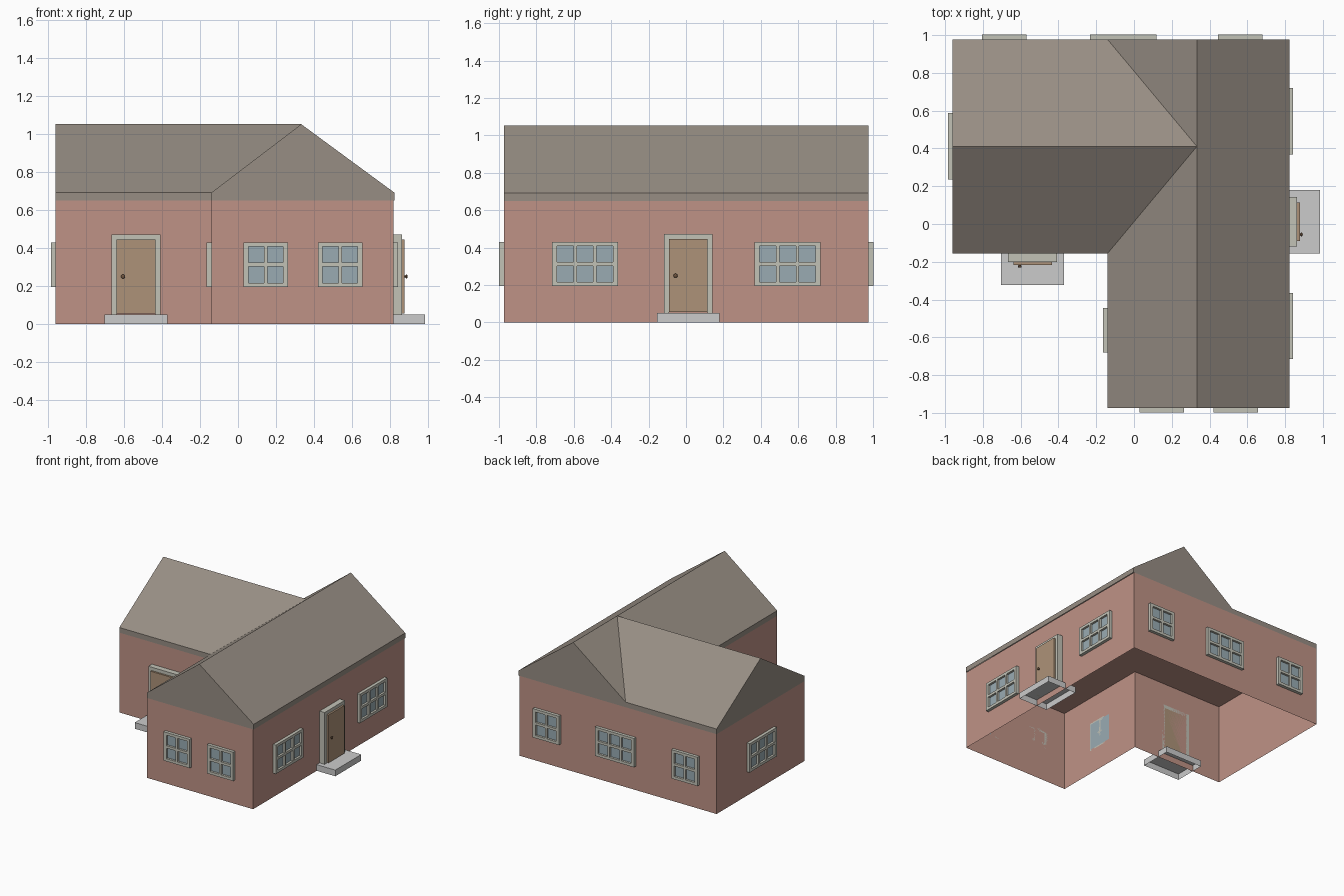
import bpy, bmesh
from math import pi
from mathutils import Matrix, Vector

if "Cube" in bpy.data.objects:
    bpy.data.objects.remove(bpy.data.objects["Cube"])


def material(name, rgb):
    m = bpy.data.materials.new(name)
    m.diffuse_color = (*rgb, 1)
    m.use_nodes = True
    m.node_tree.nodes["Principled BSDF"].inputs["Base Color"].default_value = m.diffuse_color
    return m


PINK = material("wall_pink", (0.52, 0.29, 0.24))
ROOF = material("roof_brown", (0.31, 0.27, 0.23))
TRIM = material("trim_cream", (0.54, 0.54, 0.47))
GLASS = material("glass_blue", (0.32, 0.41, 0.45))
WOOD = material("door_wood", (0.42, 0.29, 0.19))
DARK = material("knob_dark", (0.16, 0.09, 0.05))


def finish(bm, name, mat=None, matrix=Matrix()):
    bmesh.ops.recalc_face_normals(bm, faces=bm.faces)
    me = bpy.data.meshes.new(name)
    bm.to_mesh(me)
    bm.free()
    ob = bpy.data.objects.new(name, me)
    ob.matrix_world = matrix
    if mat:
        me.materials.append(mat)
    bpy.context.collection.objects.link(ob)
    return ob


def box(name, lo, hi, mat, matrix, open_bottom=False):
    bm = bmesh.new()
    lo, hi = Vector(lo), Vector(hi)
    bmesh.ops.create_cube(bm, size=1, matrix=Matrix.Translation((lo + hi) / 2)
                          @ Matrix.Diagonal((*(hi - lo), 1)))
    if open_bottom:
        low = [f for f in bm.faces if f.calc_center_median().z < lo.z + 1e-4]
        bmesh.ops.delete(bm, geom=low, context='FACES')
    return finish(bm, name, mat, matrix)


def lattice(name, us, vs, is_hole, depth, mat, matrix):
    """Flat frame made of grid cells, with holes, extruded outward (local -y)."""
    bm = bmesh.new()
    p = [[bm.verts.new((u, 0, v)) for v in vs] for u in us]
    for i in range(len(us) - 1):
        for j in range(len(vs) - 1):
            if not is_hole(i, j):
                bm.faces.new((p[i][j], p[i + 1][j], p[i + 1][j + 1], p[i][j + 1]))
    ext = bmesh.ops.extrude_face_region(bm, geom=bm.faces[:], use_keep_orig=True)
    bmesh.ops.translate(bm, vec=(0, -depth, 0),
                        verts=[g for g in ext['geom'] if isinstance(g, bmesh.types.BMVert)])
    bmesh.ops.delete(bm, geom=[v for v in bm.verts if not v.link_faces], context='VERTS')
    return finish(bm, name, mat, matrix)


def on_wall(x, y, turn):
    """Local x runs along the wall, local -y points outward."""
    return Matrix.Translation((x, y, 0)) @ Matrix.Rotation(turn, 4, 'Z')


def bars(lo, hi, n, rim, bar):
    """Grid lines for n panes between rim and bars."""
    pane = (hi - lo - 2 * rim - (n - 1) * bar) / n
    out = [lo]
    for k in range(n):
        a = lo + rim + k * (pane + bar)
        out += [a, a + pane]
    return out + [hi]


def window(name, x, y, turn, cols):
    m = on_wall(x, y, turn)
    w = 0.176 if cols == 3 else 0.118
    lattice(name + "_frame", bars(-w, w, cols, 0.026, 0.018), bars(0.195, 0.43, 2, 0.022, 0.02),
            lambda i, j: i % 2 and j % 2, 0.025, TRIM, m)
    box(name + "_glass", (-w + 0.01, -0.008, 0.205), (w - 0.01, 0, 0.42), GLASS, m)


def door(name, x, y, turn):
    m = on_wall(x, y, turn)
    lattice(name + "_frame", [-0.13, -0.102, 0.102, 0.13], [0.05, 0.445, 0.472],
            lambda i, j: i == 1 and j == 0, 0.045, TRIM, m)
    box(name + "_panel", (-0.102, -0.06, 0.055), (0.102, 0, 0.445), WOOD, m)
    # step straddles the wall and is open underneath
    box(name + "_step", (-0.167, -0.167, 0), (0.167, 0.095, 0.05), None, m, True)
    bm = bmesh.new()
    bmesh.ops.create_cone(bm, segments=12, radius1=0.006, radius2=0.006, depth=0.012, cap_ends=True,
                          matrix=Matrix.Translation((-0.068, -0.062, 0.25)) @ Matrix.Rotation(pi / 2, 4, 'X'))
    bmesh.ops.create_uvsphere(bm, u_segments=12, v_segments=8, radius=0.011,
                              matrix=Matrix.Translation((-0.068, -0.069, 0.25))
                              @ Matrix.Diagonal((1, 0.6, 1, 1)))
    finish(bm, name + "_knob", DARK, m)


# L-shaped plan: main wing along y, side wing toward -x
XL, XI, XR = -0.96, -0.14, 0.818
YF, YI, YB = -0.974, -0.156, 0.977
EAVE_LOW, EAVE, RIDGE = 0.65, 0.692, 1.052
plan = [(XR, YF), (XR, YB), (XI, YB), (XL, YB), (XL, YI), (XI, YI), (XI, YF)]


def skirt(bm, z0, z1, grow=0.0):
    """Vertical band around the plan; returns the top vertices."""
    pts = [(x + (grow if x == XR else 0), y) for x, y in plan]
    a = [bm.verts.new((x, y, z0)) for x, y in pts]
    b = [bm.verts.new((x, y, z1)) for x, y in pts]
    for i in range(len(pts)):
        k = (i + 1) % len(pts)
        bm.faces.new((a[i], a[k], b[k], b[i]))
    return b


# walls with a ceiling and no floor
bm = bmesh.new()
bm.faces.new(skirt(bm, 0, EAVE_LOW))
finish(bm, "walls", PINK)

# roof: fascia band, two crossing gables meeting in valleys
bm = bmesh.new()
e = skirt(bm, EAVE_LOW, EAVE, 0.005)
rx, ry = 0.333, (YI + YB) / 2
front, back, cross, left = [bm.verts.new((x, y, RIDGE)) for x, y in
                            ((rx, YF), (rx, YB), (rx, ry), (XL, ry))]
for f in ((e[0], e[1], back, cross, front), (e[5], e[6], front, cross), (e[2], cross, back),
          (e[2], e[3], left, cross), (e[4], e[5], cross, left),
          (e[6], e[0], front), (e[1], e[2], back), (e[3], e[4], left)):
    bm.faces.new(f)
finish(bm, "roof", ROOF)

# windows on every wall
for i, x in enumerate((0.146, 0.538)):
    window(f"front_window_{i + 1}", x, YF, 0, 2)
for i, y in enumerate((-0.54, 0.543)):
    window(f"right_window_{i + 1}", XR, y, pi / 2, 3)
for i, (x, n) in enumerate(((-0.687, 2), (-0.057, 3), (0.562, 2))):
    window(f"back_window_{i + 1}", x, YB, pi, n)
window("left_window", XL, 0.412, -pi / 2, 3)
window("inner_window", XI, -0.563, -pi / 2, 2)

# doors
door("front_door", -0.537, YI, 0)
door("right_door", XR, 0.012, pi / 2)
